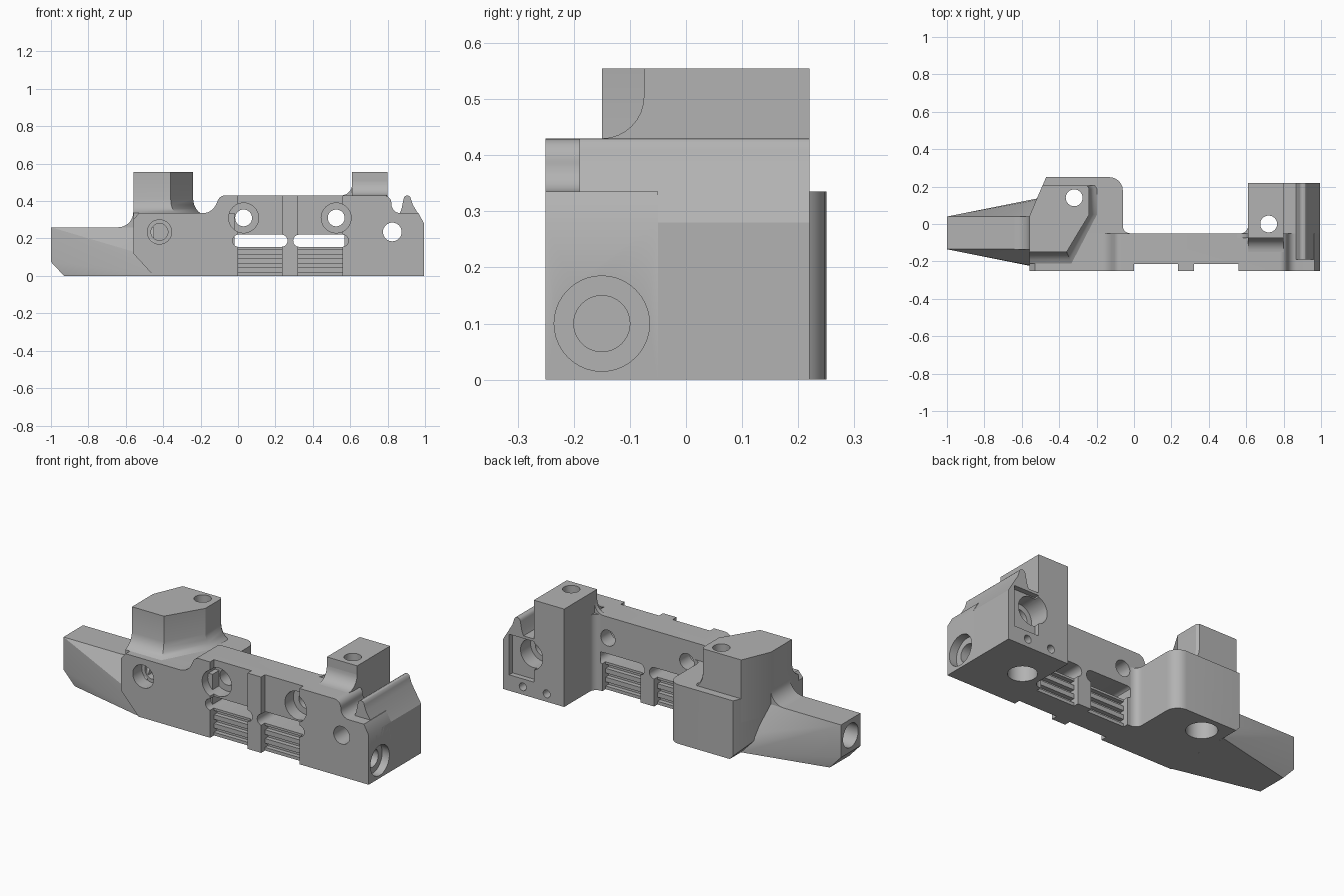
import bpy, bmesh
from math import sin, cos, pi

cube = bpy.data.objects.get("Cube")
if cube:
    bpy.data.objects.remove(cube, do_unlink=True)

grey = bpy.data.materials.new("plain_grey")
grey.use_nodes = True
grey.diffuse_color = (0.45, 0.45, 0.45, 1)
grey.node_tree.nodes["Principled BSDF"].inputs["Base Color"].default_value = (0.45, 0.45, 0.45, 1)


def finish(name, bm):
    bmesh.ops.recalc_face_normals(bm, faces=bm.faces[:])
    mesh = bpy.data.meshes.new(name)
    bm.to_mesh(mesh)
    bm.free()
    mesh.materials.append(grey)
    obj = bpy.data.objects.new(name, mesh)
    bpy.context.collection.objects.link(obj)
    return obj


def loft(name, rings):
    """Skin a stack of equal-length rings and cap both ends."""
    bm = bmesh.new()
    rows = [[bm.verts.new(p) for p in ring] for ring in rings]
    n = len(rows[0])
    for a, b in zip(rows, rows[1:]):
        for i in range(n):
            j = (i + 1) % n
            bm.faces.new((a[i], a[j], b[j], b[i]))
    bm.faces.new(rows[0])
    bm.faces.new(rows[-1])
    return finish(name, bm)


def place(axis, u, v, w):
    return {"x": (w, u, v), "y": (u, w, v), "z": (u, v, w)}[axis]


def prism(name, axis, pts, lo, hi):
    return loft(name, [[place(axis, u, v, w) for u, v in pts] for w in (lo, hi)])


def box(name, x0, x1, y0, y1, z0, z1):
    return prism(name, "z", [(x0, y0), (x1, y0), (x1, y1), (x0, y1)], z0, z1)


def arc(u, v, r, a, b, n=8, rv=None):
    rv = rv or r
    angles = [(a + (b - a) * i / n) * pi / 180 for i in range(n + 1)]
    return [(u + r * cos(t), v + rv * sin(t)) for t in angles]


def bore(axis, u, v, r, lo, hi):
    return prism("bore_cutter", axis, arc(u, v, r, 0, 360, 40)[:-1], lo, hi)


def hull(name, pts):
    bm = bmesh.new()
    for p in pts:
        bm.verts.new(p)
    res = bmesh.ops.convex_hull(bm, input=bm.verts[:])
    bmesh.ops.delete(bm, geom=list({v for v in res["geom_interior"] if isinstance(v, bmesh.types.BMVert)}), context="VERTS")
    bmesh.ops.dissolve_limit(bm, angle_limit=0.01, verts=bm.verts[:], edges=bm.edges[:])
    return finish(name, bm)


# Long front plate with the stepped top edge
plate = [(-0.45, 0), (0.995, 0), (0.995, 0.28), (0.965, 0.335), (0.87, 0.335)]
plate += arc(0.87, 0.385, 0.05, 270, 180, 6) + arc(0.78, 0.39, 0.04, 0, 90, 6)
plate += arc(-0.07, 0.39, 0.04, 90, 150, 5) + arc(-0.19, 0.415, 0.08, -30, -90, 6)
plate += [(-0.53, 0.335), (-0.56, 0.30), (-0.56, 0.12)]
front_plate = prism("front_plate", "y", plate, -0.25, -0.05)

# Deep block behind the plate, under the tower
outline = [(-0.56, -0.2), (-0.02, -0.2), (-0.02, -0.05)] + arc(-0.02, -0.01, 0.04, 270, 180, 5)
outline += arc(-0.13, 0.18, 0.07, 0, 90, 6) + [(-0.47, 0.25), (-0.56, 0.04)]
left_block = prism("left_block", "z", outline, 0, 0.335)

# Angled tower with a flared foot
tower_pts = [(-0.56, -0.15), (-0.36, -0.15), (-0.24, 0.05), (-0.24, 0.19),
             (-0.25, 0.205), (-0.49, 0.205), (-0.56, 0.04)]
rings = []
for z, flare in [(0.2, 1), (0.335, 1), (0.345, 0.65), (0.36, 0.36), (0.38, 0.13), (0.41, 0), (0.555, 0)]:
    sx, sy = 1 + 0.13 * flare, 1 + 0.17 * flare
    rings.append([(-0.56 + (x + 0.56) * (1 + (sx - 1) * (x > -0.45)), 0.205 + (y - 0.205) * (sy if y < 0 else 1), z)
                  for x, y in tower_pts])
tower = loft("tower", rings)

# Tapered arm
arm = hull("arm", [(-1, y, z) for y in (-0.135, 0.04) for z in (0.075, 0.26)]
           + [(-0.93, -0.135, 0), (-0.93, 0.04, 0), (-0.45, -0.245, 0), (-0.45, 0.15, 0),
              (-0.45, -0.245, 0.03), (-0.45, 0.15, 0.03), (-0.56, -0.22, 0.13), (-0.56, 0.12, 0.13),
              (-0.45, -0.135, 0.26), (-0.45, 0.04, 0.26)])
arm_fillet = prism("arm_fillet", "y", [(-0.55, 0.25)] + arc(-0.64, 0.34, 0.08, 270, 360) + [(-0.55, 0.34)], -0.135, 0.04)

# End block with the upright lip
end_profile = [(0.61, 0), (0.995, 0), (0.995, 0.28), (0.935, 0.38)] + arc(0.905, 0.41, 0.02, 0, 180, 6)
end_profile += [(0.875, 0.36), (0.865, 0.335), (0.61, 0.335)]
end_block = prism("end_block", "y", end_profile, -0.19, 0.22)

# Square post and the fillets that join it to the plate
post = box("post", 0.61, 0.80, -0.075, 0.22, 0, 0.555)
post_front_fillet = prism("post_front_fillet", "x", [(-0.07, 0.42)] + arc(-0.15, 0.505, 0.075, 270, 360) + [(-0.07, 0.505)], 0.61, 0.80)
post_side_fillet = prism("post_side_fillet", "y", [(0.615, 0.42)] + arc(0.55, 0.49, 0.06, 270, 360) + [(0.615, 0.49)], -0.075, -0.05)
post_root_fillet = prism("post_root_fillet", "z", [(0.62, -0.06)] + arc(0.57, -0.01, 0.04, 270, 360) + [(0.62, -0.01)], 0, 0.43)

# Cutters for the plate: panels, slots and ridges
plate_cuts = []
for x0, x1 in [(0.0, 0.235), (0.32, 0.56)]:
    plate_cuts.append(box("panel_cutter", x0, x1, -0.3, -0.215, -0.1, 0.5))
    plate_cuts.append(box("back_panel_cutter", x0, x1, -0.08, 0, -0.1, 0.19))
    for z in (0.03, 0.08, 0.13):
        for y0, y1 in [(-0.22, -0.19), (-0.105, -0.07)]:
            plate_cuts.append(box("groove_cutter", x0, x1, y0, y1, z - 0.012, z + 0.012))
for x0, x1 in [(-0.03, 0.265), (0.295, 0.59)]:
    slot = arc(x0 + 0.033, 0.188, 0.033, 90, 270) + arc(x1 - 0.033, 0.188, 0.033, -90, 90)
    plate_cuts.append(prism("slot_cutter", "y", slot, -0.3, 0))
for x in (0.03, 0.525):
    plate_cuts += [bore("y", x, 0.31, 0.08, -0.3, -0.14), bore("y", x, 0.31, 0.045, -0.2, 0)]

# Shared bores: end face, rear counterbore, vertical bolts, front blind hole
front_blind = [bore("y", -0.42, 0.235, 0.065, -0.3, -0.17), bore("y", -0.42, 0.235, 0.045, -0.2, -0.08)]
end_cuts = [bore("x", -0.15, 0.1, 0.085, 0.95, 1.1), bore("x", -0.15, 0.1, 0.05, 0.72, 1.0),
            bore("y", 0.825, 0.235, 0.05, -0.3, 0.3), bore("y", 0.825, 0.235, 0.08, 0.1, 0.3),
            bore("z", 0.72, 0.0, 0.045, -0.1, 0.7), bore("z", 0.72, 0.0, 0.075, -0.1, 0.1)]
end_cuts += [bore("y", x, 0.045, 0.022, 0.14, 0.3) for x in (0.72, 0.87)]
rear_step = [box("rear_step_cutter", 0.80, 0.955, 0.19, 0.3, 0.09, 0.32)]
tower_bolt = [bore("z", -0.32, 0.14, 0.045, -0.1, 0.7), bore("z", -0.32, 0.14, 0.08, -0.1, 0.12)]
chamfer = [prism("chamfer_cutter", "y", [(-0.65, 0.218), (-0.65, -0.1), (-0.358, -0.1)], -0.4, 0.4)]
arm_bore = [bore("x", -0.047, 0.168, 0.068, -1.1, -0.7)]

jobs = {
    front_plate: plate_cuts + front_blind + end_cuts,
    left_block: front_blind + tower_bolt + chamfer,
    tower: tower_bolt + front_blind,
    arm: arm_bore,
    end_block: end_cuts + rear_step,
    post: end_cuts,
}


def activate(obj):
    bpy.ops.object.select_all(action="DESELECT")
    obj.select_set(True)
    bpy.context.view_layer.objects.active = obj


cutters = set()
for part, cuts in jobs.items():
    activate(part)
    for cutter in cuts:
        mod = part.modifiers.new("cut", "BOOLEAN")
        mod.operation = "DIFFERENCE"
        mod.solver = "EXACT"
        mod.object = cutter
        bpy.ops.object.modifier_apply(modifier=mod.name)
        cutters.add(cutter)
for cutter in cutters:
    bpy.data.objects.remove(cutter, do_unlink=True)

# Smooth the round faces, keep the edges crisp
for part in list(jobs) + [arm_fillet, post_front_fillet, post_side_fillet, post_root_fillet]:
    activate(part)
    bpy.ops.object.shade_smooth_by_angle(angle=pi / 6)
